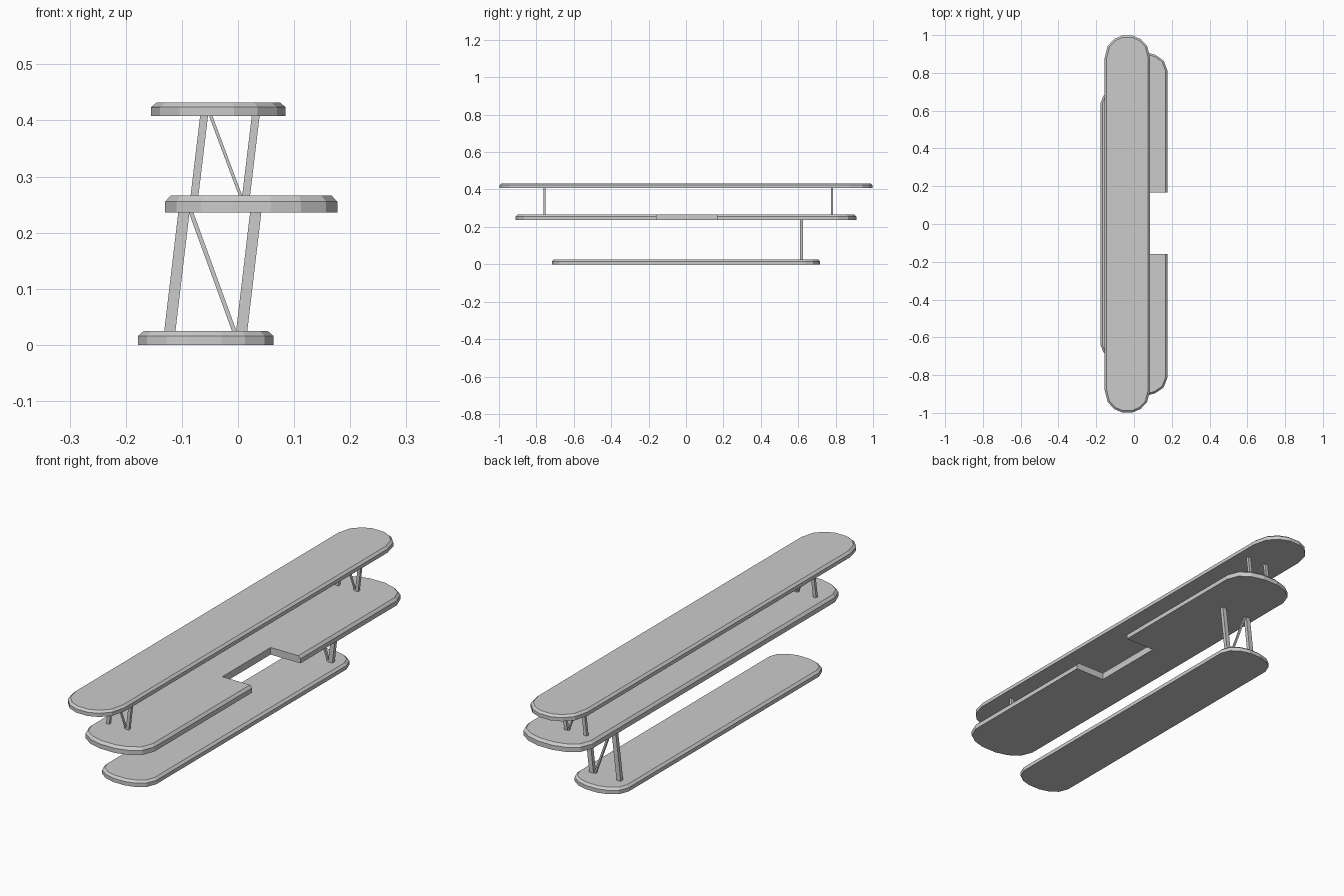
import bpy, bmesh
from mathutils import Vector, Matrix

if "Cube" in bpy.data.objects:
    bpy.data.objects.remove(bpy.data.objects["Cube"])

# Wing tip profile: (fraction across chord, fraction of tip length back from the tip)
TIP = [(0, 1), (.065, .48), (.21, .17), (.385, .02),
       (.615, .02), (.79, .17), (.935, .48), (1, 1)]


def finish(bm, name):
    bmesh.ops.recalc_face_normals(bm, faces=bm.faces)
    me = bpy.data.meshes.new(name)
    bm.to_mesh(me)
    bm.free()
    ob = bpy.data.objects.new(name, me)
    bpy.context.collection.objects.link(ob)
    return ob


def wing(name, x0, x1, span, tip, z0, z1):
    """Flat slab with rounded tips and a chamfered upper rim."""
    half = [(x0 + u * (x1 - x0), span - d * tip) for u, d in TIP]
    outline = half + [(x, -y) for x, y in reversed(half)]
    bm = bmesh.new()
    base = bm.faces.new([bm.verts.new((x, y, z0)) for x, y in outline])
    rise = (z1 - z0) * .65
    ext = bmesh.ops.extrude_face_region(bm, geom=[base])["geom"]
    bmesh.ops.translate(bm, vec=(0, 0, rise),
                        verts=[v for v in ext if isinstance(v, bmesh.types.BMVert)])
    if not any(f.calc_center_median().z == z0 and len(f.verts) > 4 for f in bm.faces):
        low = [v for v in bm.verts if v.co.z < z0 + 1e-5]
        bmesh.ops.contextual_create(bm, geom=low)
    bmesh.ops.recalc_face_normals(bm, faces=bm.faces)
    top = max(bm.faces, key=lambda f: f.calc_center_median().z)
    bmesh.ops.inset_region(bm, faces=[top], thickness=.01, use_even_offset=True)
    for v in top.verts:
        v.co.z = z1
    # drop accidental duplicate bottoms
    bottoms = [f for f in bm.faces if len(f.verts) > 4 and f.calc_center_median().z < z0 + 1e-4]
    for f in bottoms[1:]:
        bm.faces.remove(f)
    return finish(bm, name)


def strut(name, xa, za, xb, zb, y, wx, wy):
    """Slanted bar with horizontal ends."""
    bm = bmesh.new()
    bmesh.ops.create_cube(bm, size=1)
    for v in bm.verts:
        x, z = (xa, za) if v.co.z < 0 else (xb, zb)
        v.co = Vector((x + v.co.x * wx, y + v.co.y * wy, z))
    return finish(bm, name)


# Three staggered wings
wing("top_wing", -.155, .085, 1.0, .12, .408, .432)
middle = wing("middle_wing", -.13, .177, .913, .10, .236, .266)
wing("bottom_wing", -.178, .063, .718, .08, 0, .025)

# Trailing-edge cutout in the middle wing
bm = bmesh.new()
bmesh.ops.create_cube(bm, size=1, matrix=Matrix.Translation((.137, .004, .25))
                      @ Matrix.Diagonal((.2, .324, .2, 1)))
cutter = finish(bm, "cutout_cutter")
cutter.hide_render = True
cutter.hide_viewport = True
mod = middle.modifiers.new("cutout", 'BOOLEAN')
mod.operation = 'DIFFERENCE'
mod.solver = 'EXACT'
mod.object = cutter

# Upper bays: two struts and a diagonal brace on each side
for side, y in (("left", -.757), ("right", .78)):
    strut(f"upper_front_strut_{side}", -.078, .262, -.060, .412, y, .014, .012)
    strut(f"upper_rear_strut_{side}", .014, .262, .032, .412, y, .014, .012)
    strut(f"upper_brace_{side}", .006, .262, -.050, .412, y, .006, .008)

# Lower bay: single set on one side
strut("lower_front_strut", -.122, .02, -.096, .240, .617, .020, .016)
strut("lower_rear_strut", .006, .02, .032, .240, .617, .020, .016)
strut("lower_brace", -.005, .02, -.085, .240, .617, .008, .010)
